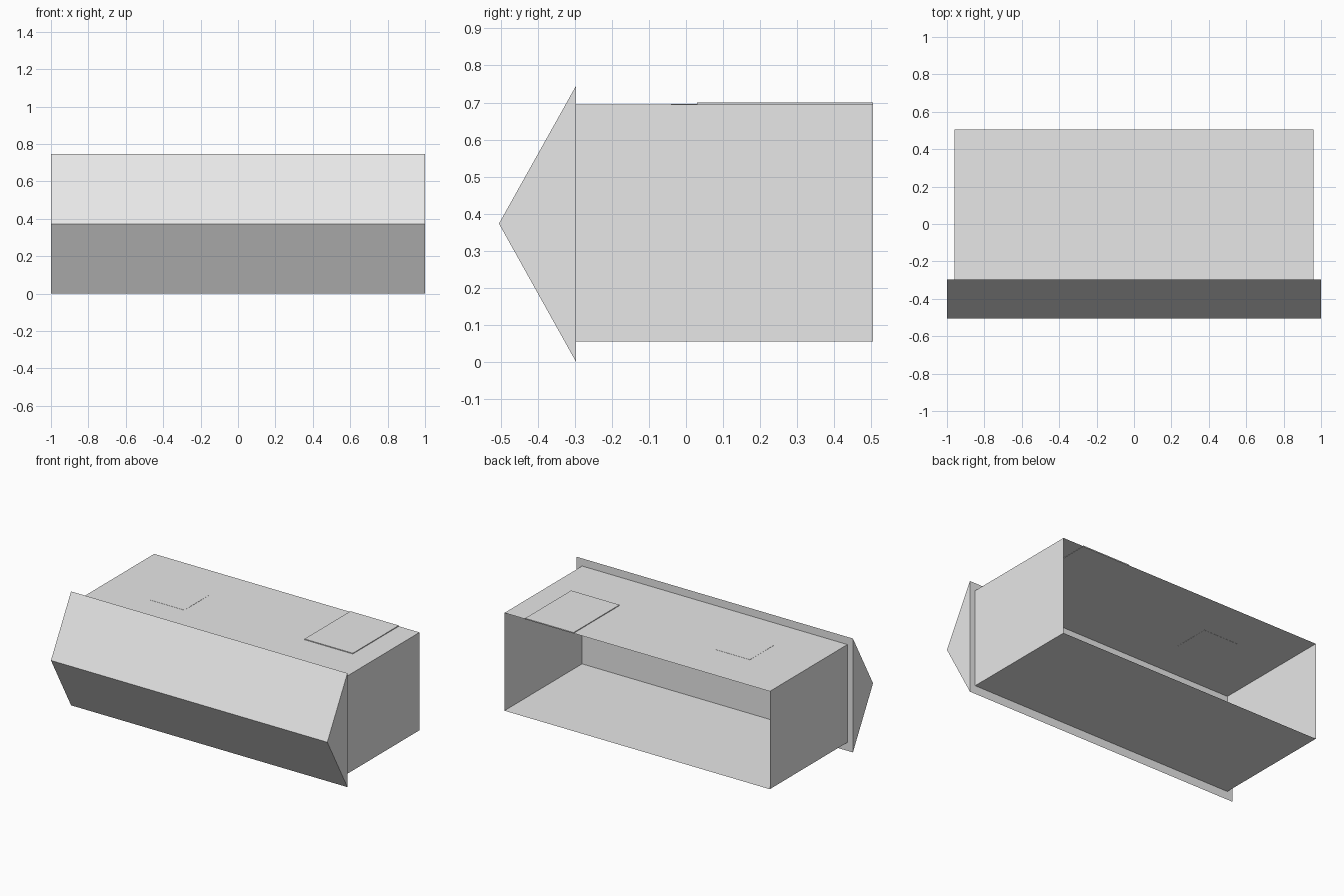
import bpy
import bmesh
from mathutils import Matrix, Vector

cube = bpy.data.objects.get("Cube")
if cube:
    bpy.data.objects.remove(cube, do_unlink=True)

grey = bpy.data.materials.new("light grey")
grey.use_nodes = True
colour = (0.8, 0.8, 0.8, 1)
grey.diffuse_color = colour
grey.node_tree.nodes["Principled BSDF"].inputs["Base Color"].default_value = colour


def add_object(name, bm):
    bmesh.ops.recalc_face_normals(bm, faces=bm.faces)
    mesh = bpy.data.meshes.new(name)
    bm.to_mesh(mesh)
    bm.free()
    mesh.materials.append(grey)
    obj = bpy.data.objects.new(name, mesh)
    bpy.context.collection.objects.link(obj)
    return obj


def box(low, high):
    low, high = Vector(low), Vector(high)
    bm = bmesh.new()
    matrix = Matrix.Translation((low + high) / 2) @ Matrix.Diagonal((*(high - low), 1))
    bmesh.ops.create_cube(bm, size=1, matrix=matrix)
    return bm


BACK, JOINT = 0.505, -0.297
TOP, BOTTOM = 0.695, 0.055

# Thin-walled housing, open at both ends; the wedge closes its front
bm = box((-0.96, JOINT, BOTTOM), (0.96, BACK, TOP))
bm.normal_update()
ends = [f for f in bm.faces if abs(f.normal.y) > 0.9]
bmesh.ops.delete(bm, geom=ends, context="FACES_ONLY")
add_object("housing", bm)

# Triangular front, extruded across the full width
bm = bmesh.new()
profile = [(JOINT, 0), (JOINT, 0.745), (-BACK, 0.373)]
face = bm.faces.new([bm.verts.new((-1, y, z)) for y, z in profile])
extruded = bmesh.ops.extrude_face_region(bm, geom=[face], use_keep_orig=True)
moved = [v for v in extruded["geom"] if isinstance(v, bmesh.types.BMVert)]
bmesh.ops.translate(bm, verts=moved, vec=(2, 0, 0))
add_object("front_wedge", bm)

# Raised cover and nearly flush hatch on the roof
add_object("roof_cover", box((0.46, 0.03, TOP - 0.002), (0.81, BACK, TOP + 0.005)))
add_object("roof_hatch", box((-0.61, -0.04, TOP - 0.001), (-0.36, 0.21, TOP + 0.001)))
